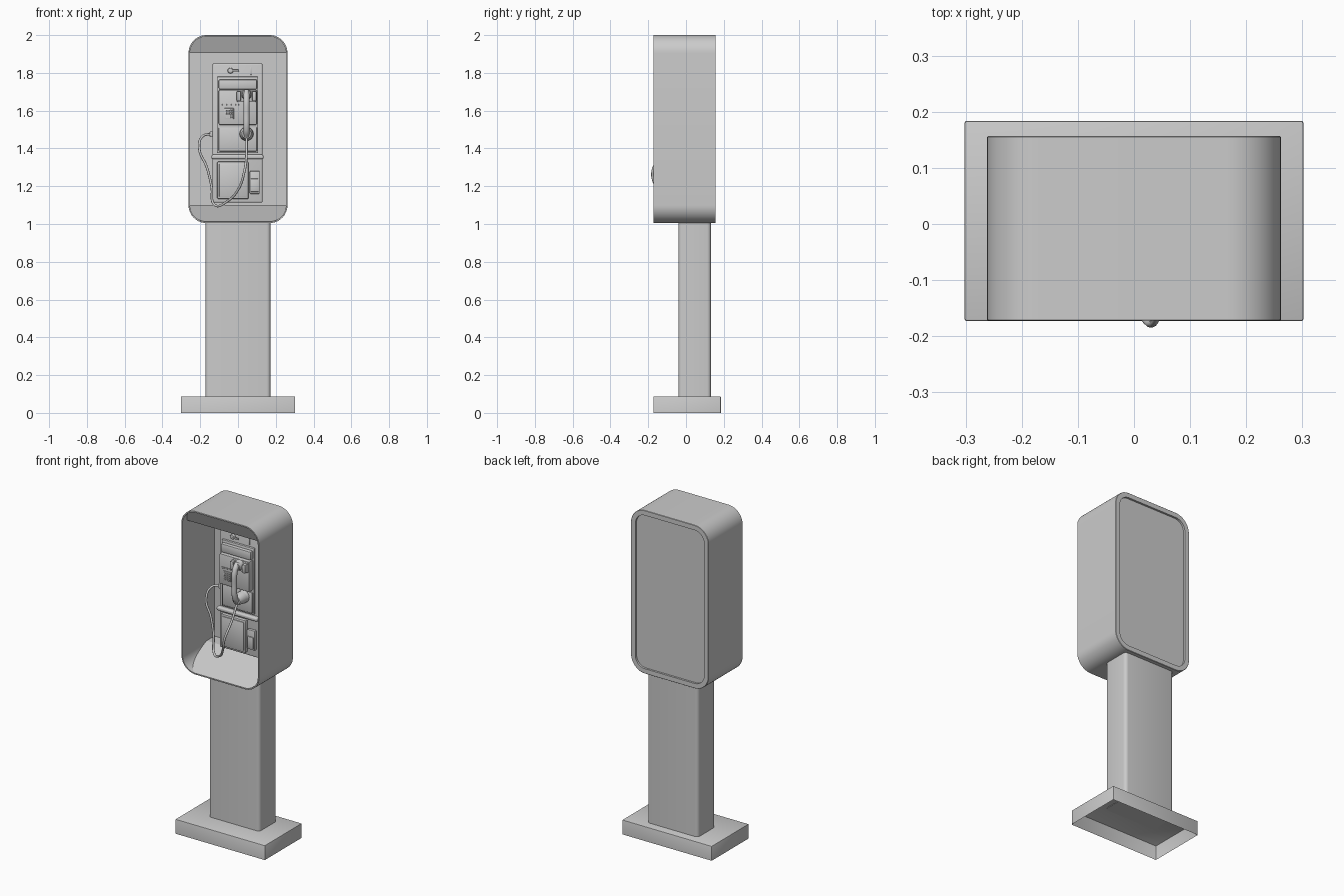
import bpy, bmesh
from math import sin, cos, pi
from mathutils import Matrix, Vector

if "Cube" in bpy.data.objects:
    bpy.data.objects.remove(bpy.data.objects["Cube"])


def finish(bm, name, smooth=True):
    bmesh.ops.recalc_face_normals(bm, faces=bm.faces)
    me = bpy.data.meshes.new(name)
    bm.to_mesh(me)
    bm.free()
    ob = bpy.data.objects.new(name, me)
    bpy.context.collection.objects.link(ob)
    if smooth:
        bpy.ops.object.select_all(action='DESELECT')
        ob.select_set(True)
        bpy.context.view_layer.objects.active = ob
        bpy.ops.object.shade_smooth_by_angle(angle=0.6)
    return ob


def box(name, x, y, z, bevel=0.003, segs=2, vertical=False, open_bottom=False):
    bm = bmesh.new()
    bmesh.ops.create_cube(bm, size=1)
    for v in bm.verts:
        v.co = Vector([(r[0] + r[1]) / 2 + c * (r[1] - r[0]) for c, r in zip(v.co, (x, y, z))])
    if open_bottom:
        low = [f for f in bm.faces if all(v.co.z < z[0] + 1e-5 for v in f.verts)]
        bmesh.ops.delete(bm, geom=low, context='FACES_ONLY')
    edges = [e for e in bm.edges if not e.is_boundary]
    if vertical:
        edges = [e for e in edges if abs(e.verts[0].co.z - e.verts[1].co.z) > 1e-4]
    if bevel:
        bmesh.ops.bevel(bm, geom=edges, offset=bevel, segments=segs, affect='EDGES', profile=0.5)
    ob = finish(bm, name)
    return ob


def disc(name, x, z, y0, y1, r0, r1, n=24):
    # round part whose axis runs from y0 (back, radius r0) to y1 (front, radius r1)
    bm = bmesh.new()
    mat = Matrix.Translation((x, (y0 + y1) / 2, z)) @ Matrix.Rotation(pi / 2, 4, 'X')
    bmesh.ops.create_cone(bm, cap_ends=True, segments=n, radius1=r0, radius2=r1,
                          depth=y0 - y1, matrix=mat)
    rim = [e for e in bm.edges if all(abs(v.co.y - y1) < 1e-5 for v in e.verts)]
    bmesh.ops.bevel(bm, geom=rim, offset=min(r1 * 0.3, 0.006), segments=2, affect='EDGES', profile=0.5)
    return finish(bm, name)


def tube(name, pts, radius, res=3):
    cu = bpy.data.curves.new(name, 'CURVE')
    cu.dimensions = '3D'
    cu.bevel_depth = radius
    cu.bevel_resolution = res
    cu.use_fill_caps = True
    cu.resolution_u = 8
    sp = cu.splines.new('BEZIER')
    sp.bezier_points.add(len(pts) - 1)
    for b, p in zip(sp.bezier_points, pts):
        b.co = p
        b.handle_left_type = b.handle_right_type = 'AUTO'
    ob = bpy.data.objects.new(name, cu)
    bpy.context.collection.objects.link(ob)
    return ob


# hood outline: rounded rectangle in the xz plane
HW, Z0, Z1, RAD, WALL = 0.262, 1.005, 2.0, 0.095, 0.008


def outline(inset, n=12):
    r = RAD - inset
    pts = []
    for k, (sx, cz) in enumerate([(1, Z1 - RAD), (-1, Z1 - RAD), (-1, Z0 + RAD), (1, Z0 + RAD)]):
        for i in range(n + 1):
            a = (k + i / n) * pi / 2
            pts.append((sx * (HW - RAD) + r * cos(a), cz + r * sin(a)))
    return pts


# hood shell with recessed rear panel
bm = bmesh.new()
loops = [[bm.verts.new((x, y, z)) for x, z in outline(i)] for i, y in
         [(0.03, 0.145), (0.03, 0.157), (0.002, 0.157), (0, 0.155), (0, -0.171), (0.001, -0.172),
          (WALL, -0.172), (WALL, 0.135)]]
for a, b in zip(loops, loops[1:]):
    for i in range(len(a)):
        j = (i + 1) % len(a)
        bm.faces.new((a[i], a[j], b[j], b[i]))
bm.faces.new(loops[0])
bm.faces.new(loops[-1])
finish(bm, "hood_shell")


# sloped header and floor filling the rounded ends of the hood
def hood_cap(name, top, y_edge, y_inner):
    zi = Z1 - RAD if top else Z0 + RAD
    bm = bmesh.new()
    vs = []
    for x, z in outline(WALL):
        if (z >= zi - 1e-5) if top else (z <= zi + 1e-5):
            t = 1 - abs(z - zi) / (RAD - WALL)
            vs.append(bm.verts.new((x, y_edge + t * (y_inner - y_edge), z)))
    f = bm.faces.new(vs)
    xs = HW - WALL
    ends = sorted((v for v in vs if abs(v.co.z - zi) < 1e-4), key=lambda v: v.co.x)
    back = [bm.verts.new((s * xs, 0.135, zi)) for s in (-1, 1)]
    bm.faces.new((ends[0], ends[-1], back[1], back[0]))
    return finish(bm, name, False)


hood_cap("hood_header", True, -0.162, -0.125)
hood_cap("hood_floor", False, -0.166, 0.06)

# stand
box("base_plate", (-0.302, 0.302), (-0.173, 0.184), (0, 0.088), 0.004, open_bottom=True)
box("post", (-0.172, 0.172), (-0.04, 0.132), (0.085, 1.01), 0.02, 4, vertical=True)

# phone body
box("phone_body", (-0.135, 0.13), (0.012, 0.136), (1.113, 1.85), 0.008, 3)
box("upper_frame", (-0.112, 0.107), (0.0, 0.02), (1.375, 1.78), 0.005)
box("dial_block", (-0.102, 0.1), (-0.035, 0.01), (1.525, 1.71), 0.006)
box("instruction_block", (-0.102, 0.1), (-0.022, 0.01), (1.713, 1.765), 0.006)
box("lower_panel", (-0.102, 0.1), (-0.008, 0.01), (1.385, 1.512), 0.004)
box("divider_ridge", (-0.14, 0.135), (-0.012, 0.03), (1.343, 1.367), 0.009, 4)
box("vault_door", (-0.11, 0.055), (-0.008, 0.02), (1.133, 1.33), 0.005)
box("vault_door_face", (-0.1, 0.045), (-0.012, 0.0), (1.145, 1.318), 0.003)
box("coin_return", (0.062, 0.115), (-0.003, 0.02), (1.16, 1.28), 0.004)
box("coin_return_flap", (0.068, 0.109), (-0.009, 0.0), (1.17, 1.24), 0.003)

# coin slot and return lever on the top strip
disc("lever_hub", -0.04, 1.812, 0.02, -0.002, 0.016, 0.014)
box("return_lever", (-0.035, 0.005), (-0.008, 0.002), (1.807, 1.817), 0.003)
box("coin_slot", (0.064, 0.074), (0.006, 0.02), (1.79, 1.832), 0.002)

# keypad, selector row and side keys
box("keypad_plate", (-0.072, -0.022), (-0.039, -0.03), (1.555, 1.613), 0.002)
for r in range(4):
    for c in range(3):
        x, z = -0.06 + c * 0.013, 1.565 + r * 0.0127
        box(f"key_{r}_{c}", (x - 0.0045, x + 0.0045), (-0.044, -0.037), (z - 0.0042, z + 0.0042), 0.001, 1)
for i in range(4):
    x = -0.076 + i * 0.024
    box(f"selector_{i}", (x - 0.008, x + 0.008), (-0.04, -0.03), (1.627, 1.635), 0.001, 1)

# cradle
box("cradle_back", (-0.005, 0.095), (-0.048, -0.03), (1.645, 1.705), 0.004)
for side, x in (("left", 0.004), ("right", 0.086)):
    box(f"cradle_arm_{side}", (x - 0.011, x + 0.011), (-0.07, -0.04), (1.65, 1.702), 0.005)

# handset
HX = 0.045
disc("earpiece", HX, 1.685, -0.042, -0.083, 0.028, 0.024)
disc("mouthpiece", HX, 1.477, -0.025, -0.083, 0.036, 0.026)
disc("mouthpiece_rest", HX, 1.477, 0.0, -0.026, 0.038, 0.034)
tube("handset_grip", [(HX, -0.066, 1.702), (HX, -0.092, 1.67), (HX, -0.1, 1.58),
                      (HX, -0.093, 1.5), (HX, -0.07, 1.465)], 0.016, 4)

# armoured cord
tube("cord", [(HX, -0.07, 1.465), (HX, -0.125, 1.37), (0.034, -0.177, 1.28), (0.005, -0.155, 1.19),
              (-0.06, -0.095, 1.118), (-0.122, -0.055, 1.1), (-0.14, -0.035, 1.2),
              (-0.165, -0.025, 1.3), (-0.205, -0.015, 1.4), (-0.187, 0.015, 1.465),
              (-0.13, 0.04, 1.475)], 0.0065)
box("cord_socket", (-0.15, -0.133), (0.025, 0.055), (1.46, 1.49), 0.003)
